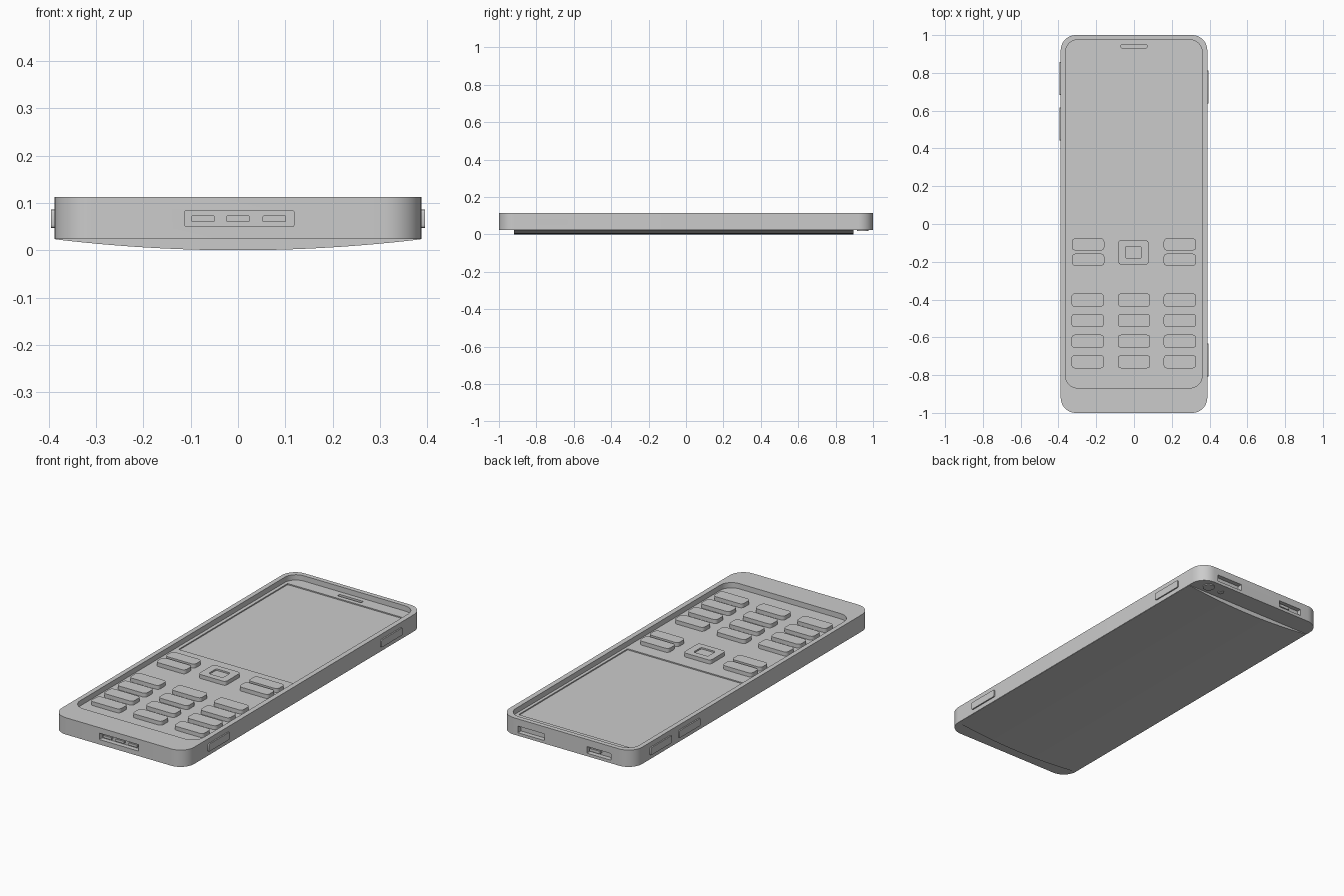
import bpy
import bmesh
import math

if "Cube" in bpy.data.objects:
    bpy.data.objects.remove(bpy.data.objects["Cube"], do_unlink=True)

grey = bpy.data.materials.new("plain grey")
grey.use_nodes = True
COLOUR = (0.6, 0.6, 0.6, 1)
grey.diffuse_color = COLOUR
grey.node_tree.nodes["Principled BSDF"].inputs["Base Color"].default_value = COLOUR


def finish(name, bm):
    """Turn a bmesh into a shaded object."""
    bmesh.ops.recalc_face_normals(bm, faces=bm.faces[:])
    mesh = bpy.data.meshes.new(name)
    bm.to_mesh(mesh)
    bm.free()
    mesh.materials.append(grey)
    obj = bpy.data.objects.new(name, mesh)
    bpy.context.collection.objects.link(obj)
    return obj


def extrude(bm, points, offset):
    face = bm.faces.new([bm.verts.new(p) for p in points])
    grown = bmesh.ops.extrude_face_region(bm, geom=[face])
    moved = [v for v in grown["geom"] if isinstance(v, bmesh.types.BMVert)]
    bmesh.ops.translate(bm, verts=moved, vec=offset)


def slab(name, x, y, z, radius, axis="z", steps=6):
    """Rounded box between limits, with its round corners around the axis."""
    a, b, depth = {"z": (x, y, z), "y": (x, z, y), "x": (y, z, x)}[axis]
    points = []
    corners = [(1, 1), (0, 1), (0, 0), (1, 0)]
    for quarter, (i, j) in enumerate(corners):
        ca = a[i] + (radius if i == 0 else -radius)
        cb = b[j] + (radius if j == 0 else -radius)
        for k in range(steps + 1):
            t = math.pi / 2 * (quarter + k / steps)
            points.append((ca + radius * math.cos(t), cb + radius * math.sin(t)))
    place = {"z": lambda u, v, w: (u, v, w),
             "y": lambda u, v, w: (u, w, v),
             "x": lambda u, v, w: (w, u, v)}[axis]
    bm = bmesh.new()
    extrude(bm, [place(u, v, depth[0]) for u, v in points],
            place(0, 0, depth[1] - depth[0]))
    return finish(name, bm)


def carve(target, cutters):
    """Subtract cutters and remove them."""
    for cutter in cutters:
        cutter.hide_render = True
        mod = target.modifiers.new("cut", "BOOLEAN")
        mod.operation = "DIFFERENCE"
        mod.solver = "EXACT"
        mod.object = cutter
    bpy.context.view_layer.update()
    graph = bpy.context.evaluated_depsgraph_get()
    result = bpy.data.meshes.new_from_object(target.evaluated_get(graph))
    target.modifiers.clear()
    target.data = result
    for cutter in cutters:
        bpy.data.objects.remove(cutter, do_unlink=True)


DECK = 0.085
TOP = 0.113
parts = []

# Case with recessed deck, display, earpiece and ports
case = slab("case", (-0.388, 0.388), (-1, 1), (0.024, TOP), 0.08, steps=10)
carve(case, [
    slab("deck_cut", (-0.363, 0.361), (-0.868, 0.975), (DECK, 0.2), 0.065, steps=8),
    slab("display_cut", (-0.345, 0.345), (-0.004, 0.908), (DECK - 0.006, 0.1), 0.004),
    slab("earpiece_cut", (-0.07, 0.07), (0.932, 0.95), (DECK - 0.01, 0.1), 0.006),
    slab("connector_cut", (-0.112, 0.118), (-1.1, -0.975), (0.05, 0.084), 0.003, "y"),
    slab("wide_port_cut", (0.13, 0.285), (0.975, 1.1), (0.04, 0.075), 0.003, "y"),
    slab("narrow_port_cut", (-0.26, -0.12), (0.975, 1.1), (0.04, 0.075), 0.003, "y"),
])
parts.append(case)

# Connector contacts and port tongue
for i, cx in enumerate((-0.074, 0.0, 0.077)):
    parts.append(slab(f"connector_contact_{i + 1}", (cx - 0.025, cx + 0.025),
                      (-0.99, -0.97), (0.06, 0.073), 0.002, "y", 2))
parts.append(slab("port_tongue", (-0.19, -0.13), (0.97, 0.992),
                  (0.05, 0.065), 0.002, "y", 2))

# Curved back cover
bm = bmesh.new()
segments = 24
section = []
for i in range(segments + 1):
    u = 2 * i / segments - 1
    section.append((0.386 * u, -0.92, 0.023 * u * u))
section += [(0.386, -0.92, 0.026), (-0.386, -0.92, 0.026)]
extrude(bm, section, (0, 1.815, 0))
parts.append(finish("back_cover", bm))

# Camera lens and lamp on the underside
for name, cx, r in (("camera_lens", 0.3, 0.03), ("camera_lamp", 0.22, 0.016)):
    parts.append(slab(name, (cx - r, cx + r), (0.945 - r, 0.945 + r),
                      (0.019, 0.03), r))


# Keypad
def key(name, cx, cy, height=0.07):
    parts.append(slab(name, (cx - 0.086, cx + 0.086),
                      (cy - height / 2, cy + height / 2),
                      (DECK - 0.003, DECK + 0.021), 0.018, steps=4))


for row, cy in enumerate((-0.403, -0.511, -0.621, -0.729)):
    for column, cx in enumerate((-0.245, 0.0, 0.243)):
        key(f"number_key_{row + 1}_{column + 1}", cx, cy)
for side, cx in (("right", -0.243), ("left", 0.243)):
    key(f"upper_{side}_key", cx, -0.108, 0.064)
    key(f"lower_{side}_key", cx, -0.189, 0.064)

# Navigation pad with sunken centre
pad = slab("navigation_pad", (-0.083, 0.077), (-0.215, -0.086),
           (DECK - 0.003, DECK + 0.021), 0.015, steps=4)
carve(pad, [slab("pad_cut", (-0.045, 0.039), (-0.183, -0.118),
                 (DECK + 0.013, 0.2), 0.01, steps=4)])
parts.append(pad)

# Side buttons
for name, side, cy in (("upper_left_button", 1, 0.725),
                       ("lower_left_button", 1, -0.72),
                       ("volume_up_button", -1, 0.77),
                       ("volume_down_button", -1, 0.53)):
    parts.append(slab(name, sorted((side * 0.38, side * 0.395)),
                      (cy - 0.088, cy + 0.088), (0.047, 0.086), 0.006, "x", 3))

# Smooth the round corners only
bpy.ops.object.select_all(action="DESELECT")
for part in parts:
    part.select_set(True)
bpy.context.view_layer.objects.active = case
bpy.ops.object.shade_smooth_by_angle(angle=math.radians(30))
